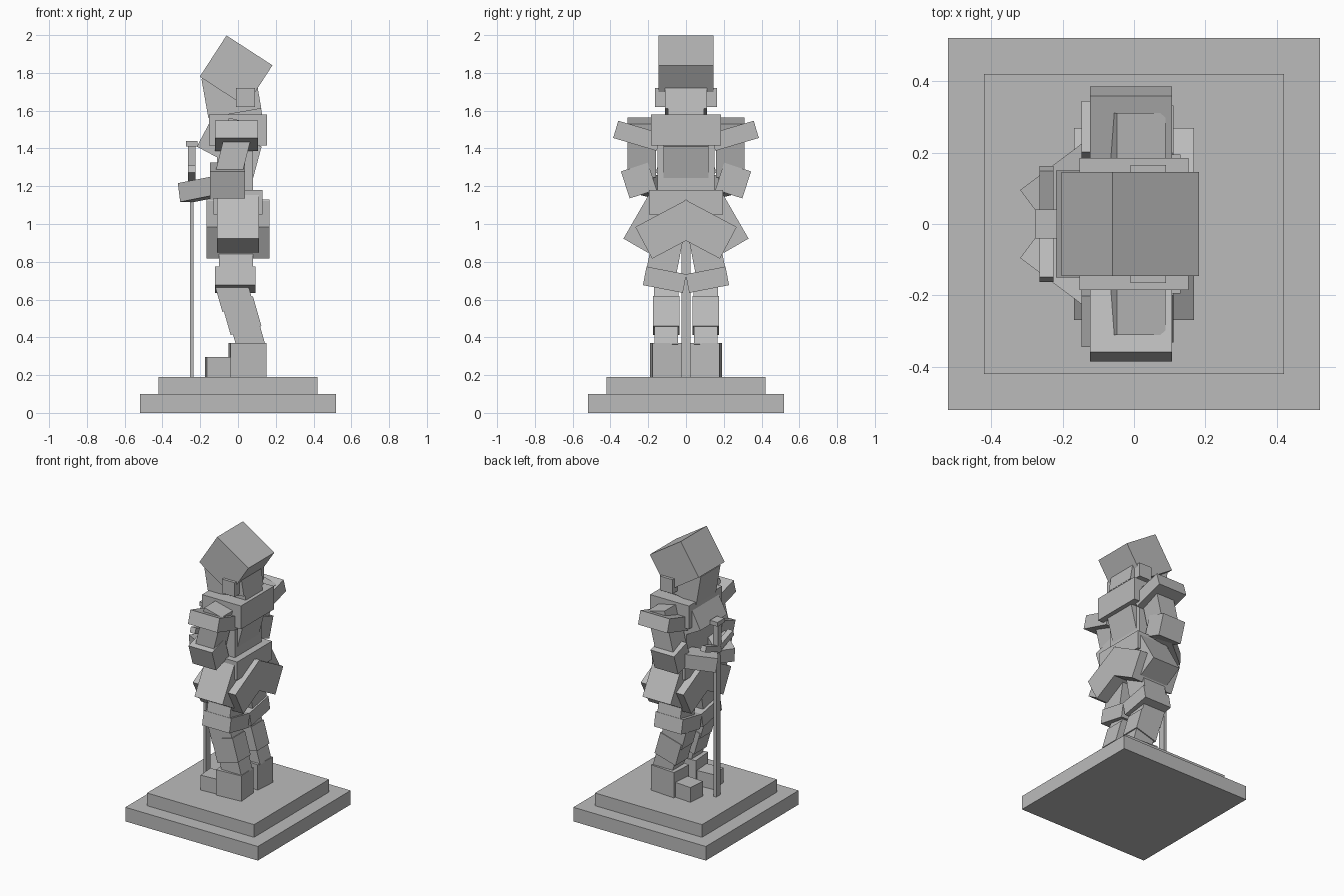
import bpy
from math import radians
from mathutils import Euler, Matrix, Vector

default_cube = bpy.data.objects.get("Cube")
if default_cube:
    bpy.data.objects.remove(default_cube, do_unlink=True)

# One stone colour for the whole statue
stone = bpy.data.materials.new("grey_stone")
stone.use_nodes = True
grey = (.5, .5, .5, 1)
stone.diffuse_color = grey
stone.node_tree.nodes["Principled BSDF"].inputs["Base Color"].default_value = grey


def block(name, depth, width, height, center_z, center_x=0, center_y=0,
          roll=0, lean=0, yaw=0):
    """Flat-sided block, turned by degrees about its own centre."""
    bpy.ops.mesh.primitive_cube_add(size=1)
    part = bpy.context.object
    part.name = name
    part.data.transform(Matrix.Diagonal(Vector((depth, width, height))).to_4x4())
    part.location = (center_x, center_y, center_z)
    part.rotation_euler = Euler(map(radians, (roll, lean, yaw)))
    part.data.materials.append(stone)


def standing_block(name, floor, height, **shape):
    """Block that stands upright on a given floor level."""
    block(name, height=height, center_z=floor + height / 2, **shape)


def both_sides(maker, name, center_y, roll=0, yaw=0, **shape):
    """The same part on each side of the figure, mirrored across the middle."""
    for label, sign in (("far", 1), ("near", -1)):
        maker(f"{label}_{name}", center_y=sign * center_y,
              roll=sign * roll, yaw=sign * yaw, **shape)


# Plinth
step = .1
plinth_top = step * 1.9
standing_block("plinth_lower", floor=0, height=step, depth=1.04, width=1.04)
standing_block("plinth_upper", floor=step, height=plinth_top - step, depth=.84, width=.84)

# Feet, with the toes turned out: the figure faces along -x
toes_out = -4.5
both_sides(standing_block, "foot", floor=plinth_top, height=.18,
           depth=.19, width=.155, center_x=.05, center_y=.107, yaw=toes_out)
both_sides(standing_block, "toe", floor=plinth_top, height=.105,
           depth=.13, width=.125, center_x=-.105, center_y=.118, yaw=toes_out)

# Legs: the shins lean back from the ankle, the knees splay outwards
shin_lean = -16
knee_splay = 11
leg_spread = .105
both_sides(block, "ankle", depth=.15, width=.125, height=.16,
           center_x=.05, center_y=leg_spread, center_z=.42, lean=shin_lean)
both_sides(block, "shin", depth=.17, width=.14, height=.165,
           center_x=.02, center_y=leg_spread, center_z=.515, lean=shin_lean)
both_sides(block, "lower_knee", depth=.17, width=.13, height=.14,
           center_x=-.02, center_y=leg_spread, center_z=.625, lean=shin_lean)
both_sides(block, "knee_guard", depth=.215, width=.215, height=.1,
           center_x=-.015, center_y=.113, center_z=.705, roll=knee_splay)
both_sides(block, "thigh", depth=.18, width=.16, height=.26,
           center_x=-.01, center_y=.11, center_z=.85, roll=knee_splay)

# Hips: two wide plates meet in a peak, with a guard outside each
both_sides(block, "skirt_plate", depth=.335, width=.31, height=.19,
           center_y=.087, center_z=.973, roll=-28)
both_sides(block, "hip_guard", depth=.22, width=.15, height=.265,
           center_y=.2, center_z=1, roll=30)
standing_block("belt", floor=1.05, height=.13, depth=.26, width=.39)

# Torso: leaning plates over a straight waist, capped by the chest
waist_width = .3
block("waist", depth=.19, width=waist_width, height=.26,
      center_x=-.015, center_z=1.3)
block("back_plate", depth=.12, width=.24, height=.21,
      center_x=.04, center_z=1.325, lean=15)
block("breast_plate", depth=.25, width=waist_width, height=.19,
      center_x=-.063, center_z=1.435, lean=28)
block("chest", depth=.305, width=.37, height=.165, center_z=1.497)

# Helmet: the crown tips forward over a jaw that tips back
jaw_lean = -10
block("neck", depth=.27, width=.19, height=.18,
      center_x=-.02, center_z=1.64, lean=jaw_lean)
block("helmet_jaw", depth=.285, width=.22, height=.21,
      center_x=-.035, center_z=1.69, lean=jaw_lean)
block("helmet_crown", depth=.29, width=.29, height=.26,
      center_x=-.01, center_z=1.81, lean=33)
both_sides(block, "ear_guard", depth=.1, width=.08, height=.1,
           center_x=.04, center_y=.125, center_z=1.67)

# Arms, bent so that the hands meet at the sword
both_sides(block, "shoulder_guard", depth=.23, width=.24, height=.095,
           center_x=-.008, center_y=.257, center_z=1.467, roll=16.5)
both_sides(block, "upper_arm", depth=.14, width=.15, height=.29,
           center_x=-.015, center_y=.235, center_z=1.405, lean=14)
both_sides(block, "elbow_guard", depth=.185, width=.15, height=.15,
           center_x=-.055, center_y=.25, center_z=1.23, roll=-18)
both_sides(block, "forearm", depth=.3, width=.13, height=.1,
           center_x=-.155, center_y=.137, center_z=1.19, lean=-9, yaw=37)

# Sword standing on the plinth, its guard raised at both ends
sword_x = -.245
grip_floor = 1.21
pommel_floor = 1.41
grip_side = .038
standing_block("sword_blade", floor=plinth_top, height=grip_floor - plinth_top,
               depth=.02, width=.05, center_x=sword_x)
standing_block("sword_grip", floor=grip_floor, height=pommel_floor - grip_floor,
               depth=grip_side, width=grip_side, center_x=sword_x)
standing_block("sword_pommel", floor=pommel_floor, height=.03,
               depth=.06, width=.08, center_x=sword_x)
both_sides(block, "sword_guard", depth=.04, width=.15, height=.04,
           center_x=sword_x, center_y=.085, center_z=1.265, roll=20)
